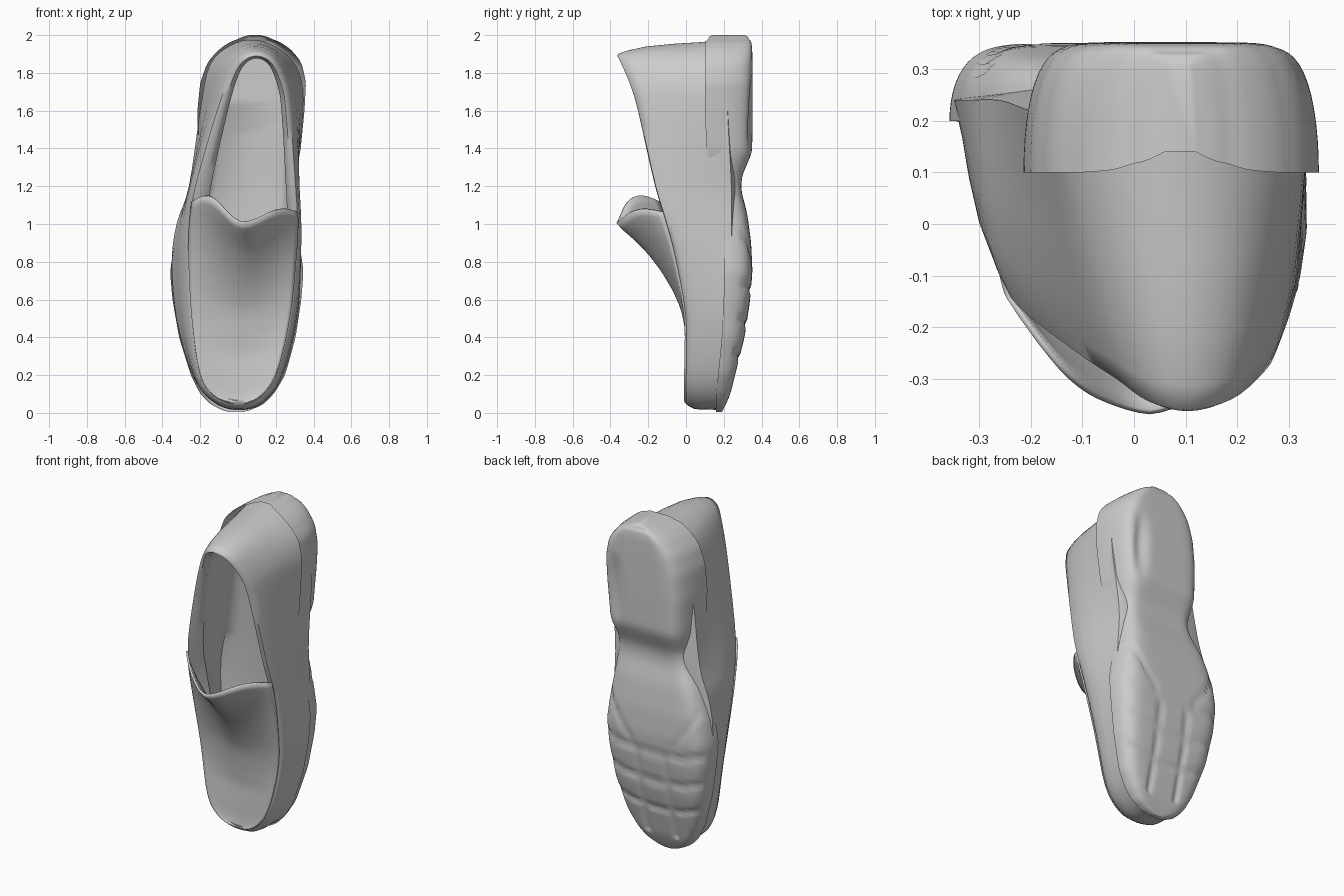
import bpy, math
from mathutils import Vector

if "Cube" in bpy.data.objects:
    bpy.data.objects.remove(bpy.data.objects["Cube"])


def make(name, verts, faces):
    me = bpy.data.meshes.new(name)
    me.from_pydata([tuple(v) for v in verts], [], faces)
    ob = bpy.data.objects.new(name, me)
    bpy.context.collection.objects.link(ob)
    bpy.context.view_layer.objects.active = ob
    ob.select_set(True)
    bpy.ops.object.mode_set(mode='EDIT')
    bpy.ops.mesh.select_all(action='SELECT')
    bpy.ops.mesh.normals_make_consistent(inside=False)
    bpy.ops.object.mode_set(mode='OBJECT')
    bpy.ops.object.shade_smooth_by_angle(angle=math.radians(60))
    ob.select_set(False)
    return ob


def grid_faces(rows, cols, closed=False):
    return [(r * cols + c, r * cols + (c + 1) % cols,
             (r + 1) * cols + (c + 1) % cols, (r + 1) * cols + c)
            for r in range(rows - 1) for c in range(cols if closed else cols - 1)]


def spline(a, b, c, d, t):
    return 0.5 * (2 * b + (c - a) * t + (2 * a - 5 * b + 4 * c - d) * t * t
                  + (3 * b - a - 3 * c + d) * t ** 3)


def smooth_loop(pts, n=4):
    p = [Vector(q) for q in pts]
    k = len(p)
    return [spline(p[i - 1], p[i], p[(i + 1) % k], p[(i + 2) % k], j / n)
            for i in range(k) for j in range(n)]


def interp(table, z, col=1):
    if z <= table[0][0]:
        return table[0][col]
    for a, b in zip(table, table[1:]):
        if z <= b[0]:
            return a[col] + (b[col] - a[col]) * (z - a[0]) / (b[0] - a[0])
    return table[-1][col]


# Upper: wall from the sole line to the collar, rolled over and down to the insole
sole_line = [(-.01, .17, .015), (-.13, .18, .06), (-.24, .2, .2), (-.325, .23, .5), (-.35, .24, .8),
             (-.325, .24, 1.0), (-.26, .24, 1.2), (-.2, .22, 1.6), (-.15, .22, 1.84), (-.04, .22, 1.945),
             (.09, .22, 1.975), (.23, .22, 1.92), (.325, .22, 1.8), (.345, .22, 1.6), (.31, .24, 1.2),
             (.315, .24, 1.0), (.33, .24, .75), (.315, .23, .5), (.24, .2, .2), (.13, .18, .05)]
rim_line = [(-.01, 0, .05), (-.12, 0, .085), (-.2, 0, .2), (-.245, 0, .5), (-.26, -.05, .8),
            (-.255, -.1, 1.0), (-.225, -.16, 1.2), (-.11, -.25, 1.6), (-.035, -.3, 1.8), (.03, -.345, 1.88),
            (.11, -.36, 1.9), (.19, -.34, 1.86), (.25, -.29, 1.74), (.275, -.25, 1.6), (.305, -.16, 1.2),
            (.315, -.1, 1.0), (.305, -.05, .8), (.275, 0, .5), (.2, 0, .2), (.1, 0, .075)]
S, R = smooth_loop(sole_line), smooth_loop(rim_line)


def toward(p, f, fz, y):
    return Vector((p.x + (.1 - p.x) * f, y, p.z + (1.1 - p.z) * fz))


def wall(t, bulge):
    out = []
    for s, r in zip(S, R):
        v = s.lerp(r, t)
        d = Vector((v.x - .03, 0, (v.z - 1) * .35)).normalized()
        out.append(v + d * bulge)
    return out


layers = [[toward(s, .3, .08, s.y + .03) for s in S], S, wall(.25, .006), wall(.5, .016),
          wall(.75, .02), wall(.92, .011), R,
          [toward(r, .12, .014, r.y - .003) for r in R],
          [toward(r, .25, .03, r.y + .03) for r in R],
          [toward(s.lerp(r, .6), .2, .05, s.y * .4 + r.y * .6) for s, r in zip(S, R)],
          [toward(s.lerp(r, .25), .22, .06, s.y * .75 + r.y * .25) for s, r in zip(S, R)],
          [toward(s, .4, .1, s.y - .06) for s in S]]
n = len(S)
faces = grid_faces(len(layers), n, True)
verts = [v for L in layers for v in L]
# underside and insole: bridge left half to right half
for base in (0, (len(layers) - 1) * n):
    for i in range(n // 2):
        quad = [i, i + 1, n - i - 1, (n - i) % n]
        faces.append([base + q for q in dict.fromkeys(quad)])
make("shoe_upper", verts, faces)

# Vamp: arched front panel rising to a free lip at the opening
left = [(p.z, p.x, p.y) for p in R[0:30]]
right = [(p.z, p.x, p.y) for p in [R[0]] + R[:50:-1]]
rise = [(0, 0), (.1, -.015), (.3, -.02), (.45, 0), (.55, .012), (.65, .04), (.75, .08),
        (.85, .135), (.93, .195), (1.0, .26), (1.15, .27)]
rows, cols = 36, 29
verts = []
for r in range(rows):
    v = (r / (rows - 1)) ** 1.3
    for c in range(cols):
        u = c / (cols - 1) * 2 - 1
        edge = 1.01 + (.14 if u < 0 else .07) * math.sin(abs(u) / .76 * math.pi / 2) ** 2
        z = .052 + (edge - .052) * v
        xl, xr = interp(left, z), interp(right, z)
        x = (xl + xr) / 2 + (xr - xl) / 2 * u
        zc = .052 + (1.01 - .052) * v
        arch = 1 - abs(u) ** (1.8 - .2 * max(0, min(1, (zc - .7) / .3)))
        y = interp(left, z, 2) - sum(interp(rise, zc + d) for d in (-.02, 0, .02)) / 3 * arch - .004
        verts.append((x, y, z))
vamp = make("vamp", verts, grid_faces(rows, cols))
mod = vamp.modifiers.new("thickness", 'SOLIDIFY')
mod.thickness, mod.offset = .012, 0

# Sole: forefoot pad with tread grooves, narrow waist and thick heel
# columns: height, left, right, underside depth, top edge depth
sole = [(.005, -.05, .03, .19, .16), (.03, -.13, .12, .205, .16), (.1, -.2, .19, .235, .16),
        (.2, -.25, .25, .26, .17), (.4, -.312, .305, .31, .19), (.6, -.347, .335, .34, .2),
        (.75, -.36, .347, .352, .2), (.9, -.335, .325, .345, .2), (1.05, -.275, .3, .325, .2),
        (1.18, -.2, .285, .292, .19), (1.25, -.185, .29, .295, .16), (1.38, -.21, .33, .35, .11),
        (1.6, -.215, .352, .353, .1), (1.75, -.2, .36, .353, .1), (1.86, -.16, .335, .352, .1),
        (1.94, -.085, .265, .35, .1), (1.985, 0, .18, .34, .11), (2.0, .06, .12, .31, .14)]
rows, cols = 110, 49


def dip(d, w=.016):
    return math.exp(-(d / w) ** 2)


verts = []
for r in range(rows):
    z = .005 + 1.995 * (1 - math.cos(math.pi * r / (rows - 1))) / 2
    # averaged samples round off the corners of the table
    w = min(.02, z - .005, 2 - z)
    xl, xr, yb, yt = (sum(interp(sole, z + d, k) for d in (-w, 0, w)) / 3 for k in (1, 2, 3, 4))
    for c in range(cols):
        u = math.sin(math.pi / 2 * (c / (cols - 1) * 2 - 1))
        x = (xl + xr) / 2 + (xr - xl) / 2 * u
        y = yt + (yb - yt) * math.sqrt(max(0, 1 - abs(u) ** 8))
        if .1 < z < .95 and abs(u) < .93:
            g = max(dip(z - zz - .05 * u * u) for zz in (.28, .46, .64))
            if z < .64 + .05 * u * u:
                g = max(g, dip(x - .09), dip(x + .1))
            g = max(g, dip(z - .68 - .18 * max(0, abs(u) - .35) / .4) if abs(u) > .35 else 0)
            y -= .013 * g
        # shallow worn hollow along one side of the heel
        if 1.35 < z < 1.8:
            y -= .025 * dip(x - .24, .04) * math.sin(math.pi * (z - 1.35) / .45)
        verts.append((x, y, z))
faces = grid_faces(rows, cols)
faces += [tuple(range(cols)), tuple(range((rows - 1) * cols, rows * cols))]
make("sole_and_heel", verts, faces)
